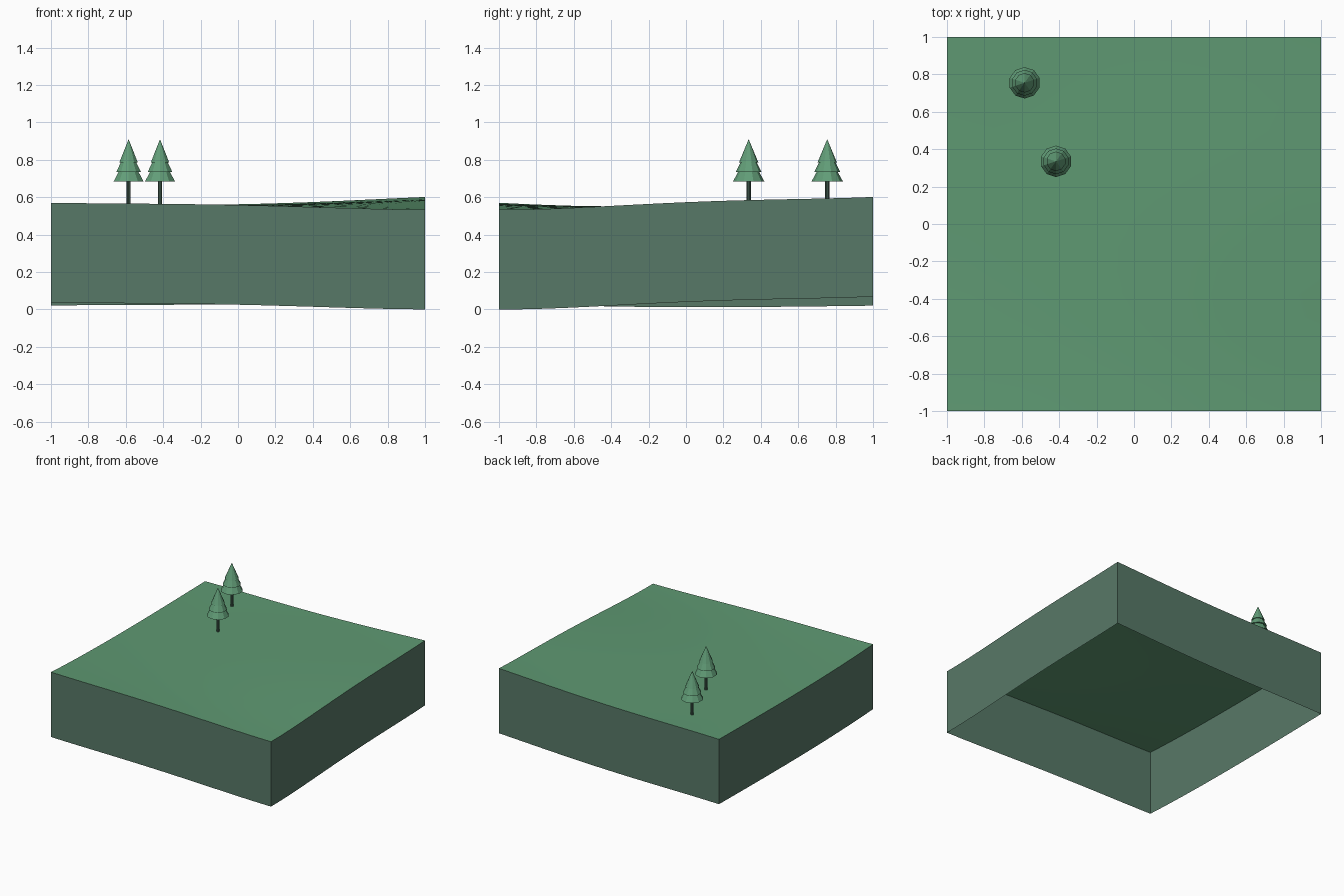
import bpy
import bmesh
import math

if "Cube" in bpy.data.objects:
    bpy.data.objects.remove(bpy.data.objects["Cube"], do_unlink=True)


def material(name, rgb):
    """Flat material from display values, stored as linear."""
    color = [(c / 255) ** 2.2 for c in rgb] + [1]
    mat = bpy.data.materials.new(name)
    mat.use_nodes = True
    mat.diffuse_color = color
    mat.node_tree.nodes["Principled BSDF"].inputs["Base Color"].default_value = color
    return mat


grass = material("grass green", (95, 152, 114))
earth = material("grey green earth", (88, 120, 103))
needles = material("needle green", (98, 156, 119))
bark = material("dark bark", (74, 100, 87))


def make_object(name, bm, mat, smooth=False):
    mesh = bpy.data.meshes.new(name)
    bm.to_mesh(mesh)
    bm.free()
    mesh.materials.append(mat)
    for face in mesh.polygons:
        face.use_smooth = smooth
    obj = bpy.data.objects.new(name, mesh)
    bpy.context.collection.objects.link(obj)
    return obj


# Ground relief: four edge curves blended across the square
DEPTH = 0.533
FRONT = [0.037, 0.032, 0.025, 0.011, 0]
BACK = [0.02, 0.024, 0.029, 0.045, 0.068]
LEFT = [0, 0.015, 0.04, 0.055, 0.068]
RIGHT = [0.037, 0.018, 0.012, 0.014, 0.02]


def curve(values, t):
    """Smooth polynomial through evenly spaced values, t from 0 to 1."""
    n = len(values) - 1
    total = 0
    for i, v in enumerate(values):
        for j in range(n + 1):
            if j != i:
                v *= (t * n - j) / (i - j)
        total += v
    return total


def relief(x, y):
    u, v = (x + 1) / 2, (y + 1) / 2
    across = curve(FRONT, u) * (1 - v) + curve(BACK, u) * v
    along = curve(RIGHT, v) * (1 - u) + curve(LEFT, v) * u
    corners = ((FRONT[0] * (1 - u) + FRONT[-1] * u) * (1 - v)
               + (BACK[0] * (1 - u) + BACK[-1] * u) * v)
    return across + along - corners


# Ground surface
STEPS = 16
bm = bmesh.new()
bmesh.ops.create_grid(bm, x_segments=STEPS, y_segments=STEPS, size=1)
for vert in bm.verts:
    vert.co.z = DEPTH + relief(vert.co.x, vert.co.y)
make_object("ground", bm, grass, smooth=True)

# Side walls, open underneath, following the ground edge
ticks = [-1 + 2 * i / STEPS for i in range(STEPS + 1)]
walls = {
    "front_wall": [(t, -1) for t in ticks],
    "left_wall": [(1, t) for t in ticks],
    "back_wall": [(-t, 1) for t in ticks],
    "right_wall": [(-1, -t) for t in ticks],
}
for name, path in walls.items():
    bm = bmesh.new()
    low = [bm.verts.new((x, y, max(0, relief(x, y)))) for x, y in path]
    high = [bm.verts.new((x, y, DEPTH + relief(x, y))) for x, y in path]
    for i in range(STEPS):
        bm.faces.new((low[i], low[i + 1], high[i + 1], high[i]))
    make_object(name, bm, earth)


def lathe(name, profile, x, y, mat, sides=10):
    """Turn a (radius, height) profile into a closed faceted solid."""
    bm = bmesh.new()
    rings = []
    for r, z in profile:
        angles = [math.pi / 2 + math.tau * k / sides for k in range(sides)]
        rings.append([bm.verts.new((x + r * math.cos(a), y + r * math.sin(a), z))
                      for a in angles])
    for a, b in zip(rings, rings[1:]):
        for k in range(sides):
            n = (k + 1) % sides
            bm.faces.new((a[k], a[n], b[n], b[k]))
    bm.faces.new(rings[0][::-1])
    bmesh.ops.remove_doubles(bm, verts=bm.verts, dist=0.0001)
    bmesh.ops.recalc_face_normals(bm, faces=bm.faces)
    make_object(name, bm, mat)


# Fir trees: three stacked skirts of needles on a thin trunk
FOLIAGE = [(0.084, 0.684), (0.056, 0.735), (0.069, 0.735),
           (0.044, 0.785), (0.052, 0.785), (0, 0.91)]
for label, x, y in (("rear", -0.585, 0.755), ("middle", -0.417, 0.335)):
    base = DEPTH + relief(x, y)
    lathe(label + "_tree_foliage", FOLIAGE, x, y, needles)
    lathe(label + "_tree_trunk", [(0.012, base - 0.01), (0.012, 0.7)], x, y, bark)
